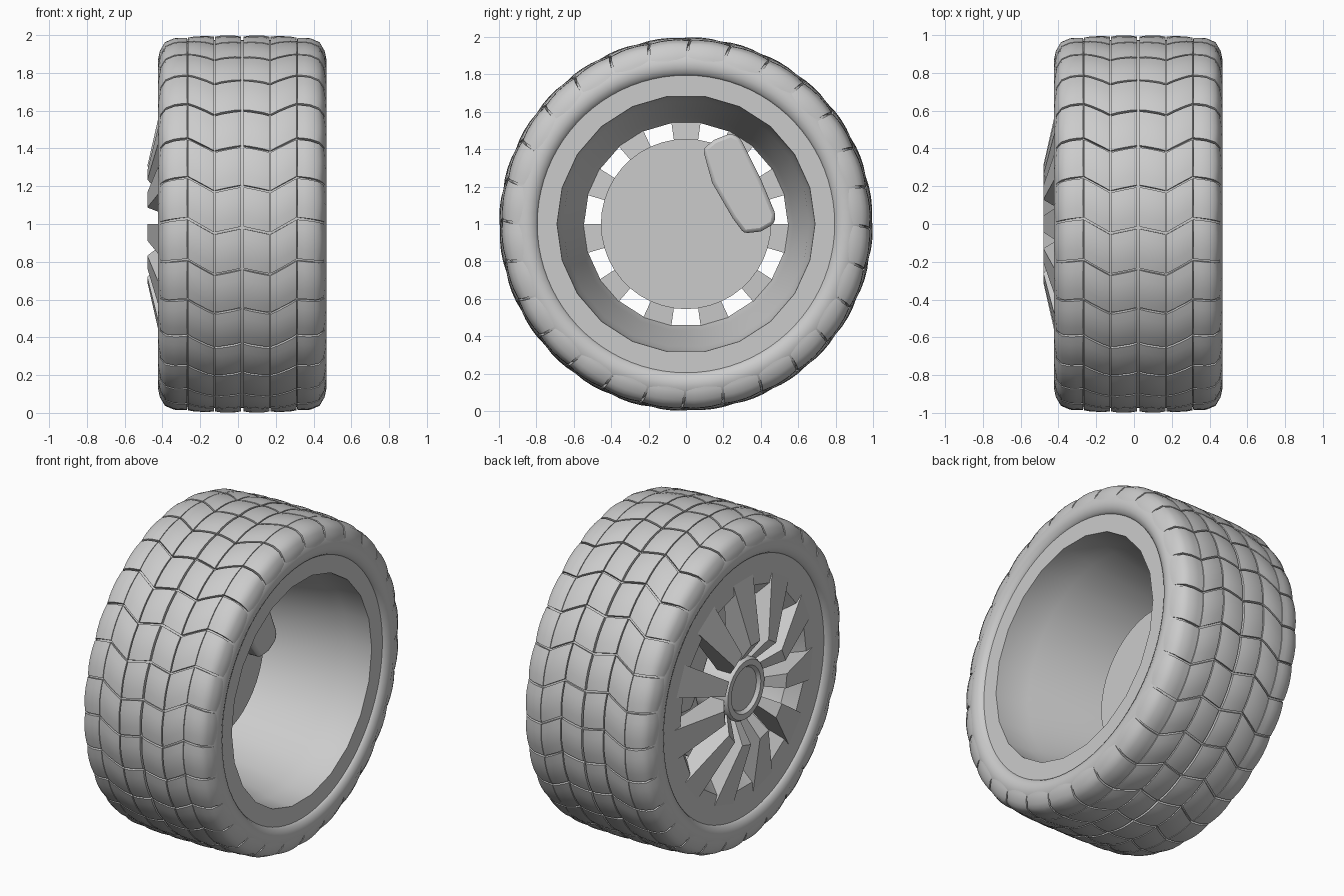
import bpy, bmesh
from math import sin, cos, pi, tau, radians, hypot
from mathutils import Matrix, Vector

cube = bpy.data.objects.get("Cube")
if cube:
    bpy.data.objects.remove(cube, do_unlink=True)

grey = bpy.data.materials.new("plain_grey")
grey.use_nodes = True
grey.diffuse_color = (0.6, 0.6, 0.6, 1)
grey.node_tree.nodes["Principled BSDF"].inputs["Base Color"].default_value = (0.6, 0.6, 0.6, 1)

ROWS = 28        # tread blocks around the tyre
FACETS = 22      # sides of the rim
SPOKES = 11
MID = 0.0225     # centre plane of the tyre


def point(x, r, a):
    """Wheel coordinates: axle along x, angle from the front going up."""
    return Vector((x, -r * cos(a), 1 + r * sin(a)))


def finish(name, bm, angle=35):
    bmesh.ops.remove_doubles(bm, verts=bm.verts, dist=1e-5)
    bmesh.ops.recalc_face_normals(bm, faces=bm.faces)
    mesh = bpy.data.meshes.new(name)
    bm.to_mesh(mesh)
    bm.free()
    mesh.materials.append(grey)
    ob = bpy.data.objects.new(name, mesh)
    bpy.context.collection.objects.link(ob)
    bpy.ops.object.select_all(action='DESELECT')
    ob.select_set(True)
    bpy.context.view_layer.objects.active = ob
    bpy.ops.object.shade_smooth_by_angle(angle=radians(angle))
    return ob


def revolve(name, profile, sides, phase=0.0, angle=35):
    """Closed (x, radius) profile turned around the axle."""
    bm = bmesh.new()
    rings = [[bm.verts.new(point(x, r, phase + tau * k / sides)) for x, r in profile]
             for k in range(sides)]
    n = len(profile)
    for k in range(sides):
        a, b = rings[k], rings[(k + 1) % sides]
        for i in range(n):
            j = (i + 1) % n
            bm.faces.new((a[i], a[j], b[j], b[i]))
    return finish(name, bm, angle)


def prism(bm, side_a, side_b):
    """Solid between two matching outlines."""
    a = [bm.verts.new(p) for p in side_a]
    b = [bm.verts.new(p) for p in side_b]
    bm.faces.new(a)
    bm.faces.new(b[::-1])
    for i in range(len(a)):
        j = (i + 1) % len(a)
        bm.faces.new((a[i], a[j], b[j], b[i]))


# Tyre carcass: half outline mirrored across the centre plane
half = [(0.41, 0.79), (0.432, 0.805), (0.445, 0.835), (0.447, 0.87),
        (0.425, 0.92), (0.39, 0.95), (0.29, 0.968), (0.145, 0.975)]
outline = [(MID + h, r) for h, r in half] + [(MID - h, r) for h, r in half[::-1]]
revolve("tyre_carcass", outline, ROWS * 3)

# Tread: pillowed blocks in six columns with a zigzag edge
CROWN = [(0, 1.0), (0.145, 1.0), (0.29, 0.994), (0.36, 0.986),
         (0.41, 0.965), (0.437, 0.92), (0.452, 0.865)]
ZIGZAG = [-0.02, -0.05, 0.03, 0.0]
COLUMNS = [(0, 2, 0), (2, 4, 1), (4, 12, 2)]     # start, end, index in half-steps of the crown


def crown(u):
    """Point and inward normal on the crown, u counts half-steps."""
    i = min(int(u / 2), len(CROWN) - 2)
    (h0, r0), (h1, r1) = CROWN[i], CROWN[i + 1]
    f = u / 2 - i
    dh, dr = h1 - h0, r1 - r0
    d = hypot(dh, dr)
    return h0 + dh * f, r0 + dr * f, dr / d, -dh / d


def tread_block(bm, start, end, col, side, row):
    steps = 9 if col == 2 else 5
    us = [-1 + 2 * i / (steps - 1) for i in range(steps)]
    vs = [-1, -0.5, 0, 0.5, 1]
    us, vs = [-1] + us + [1], [-1] + vs + [1]
    pitch, gap = tau / ROWS, 0.006
    grid = []
    for i, s in enumerate(us):
        line = []
        f = (s + 1) / 2
        slack = gap / 0.145 * 2
        u = start + slack + (end - start - slack) * f
        h, r, nh, nr = crown(min(u, end - 0.02))
        shift = ZIGZAG[col] + (ZIGZAG[col + 1] - ZIGZAG[col]) * f
        for j, t in enumerate(vs):
            skirt = i in (0, len(us) - 1) or j in (0, len(vs) - 1)
            drop = 0.006 * (s ** 4 + t ** 2) + (0.028 if skirt else 0)
            a = (row + 0.5 + t * 0.5) * pitch - t * gap + shift
            line.append(bm.verts.new(point(MID + side * (h + nh * drop), r + nr * drop, a)))
        grid.append(line)
    for p, q in zip(grid, grid[1:]):
        for j in range(len(vs) - 1):
            bm.faces.new((p[j], p[j + 1], q[j + 1], q[j]))


tread = bmesh.new()
for side in (-1, 1):
    for start, end, col in COLUMNS:
        for row in range(ROWS):
            tread_block(tread, start, end, col, side, row)
finish("tread_blocks", tread, 40)

# Rim: tapered barrel with a flat lip on each side
half_facet = pi / FACETS
rim = [(0.44, 0.81), (0.44, 0.69), (0.28, 0.68), (0.23, 0.66),
       (-0.25, 0.575), (-0.33, 0.545), (-0.395, 0.62), (-0.395, 0.81)]
revolve("rim", rim, FACETS, pi / 2 + half_facet, 25)

# Spokes: wedges that rise from the hub to a crest and fall to the lip
spoke_side = [(-0.38, 0.17), (-0.48, 0.31), (-0.394, 0.69), (-0.36, 0.60),
              (-0.32, 0.555), (-0.30, 0.17)]
spokes = bmesh.new()
for k in range(SPOKES):
    a = pi / 2 + tau * k / SPOKES
    prism(spokes, [point(x, r, a - half_facet) for x, r in spoke_side],
          [point(x, r, a + half_facet) for x, r in spoke_side])
finish("spokes", spokes, 10)

# Hub with a raised ring around a sunken cap
hub = [(-0.20, 0.001), (-0.20, 0.19), (-0.40, 0.19), (-0.415, 0.18),
       (-0.415, 0.145), (-0.395, 0.13), (-0.395, 0.001)]
revolve("hub", hub, 32)

# Brake disc
disc = [(-0.14, 0.001), (-0.14, 0.455), (-0.19, 0.455), (-0.19, 0.001)]
revolve("brake_disc", disc, 44)

# Brake caliper: bent block over the disc edge
shape = [(0.09, 0.40), (0.15, 0.45), (0.24, 0.485), (0.29, 0.46), (0.40, 0.24), (0.48, 0.05),
         (0.47, 0.0), (0.40, -0.04), (0.31, -0.05), (0.25, 0.03), (0.14, 0.22)]
caliper = bmesh.new()
prism(caliper, [Vector((-0.26, y, 1 + z)) for y, z in shape],
      [Vector((-0.06, y, 1 + z)) for y, z in shape])
bevelled = finish("brake_caliper", caliper)
bevel = bevelled.modifiers.new("soft_edges", 'BEVEL')
bevel.width = 0.02
bevel.segments = 2
